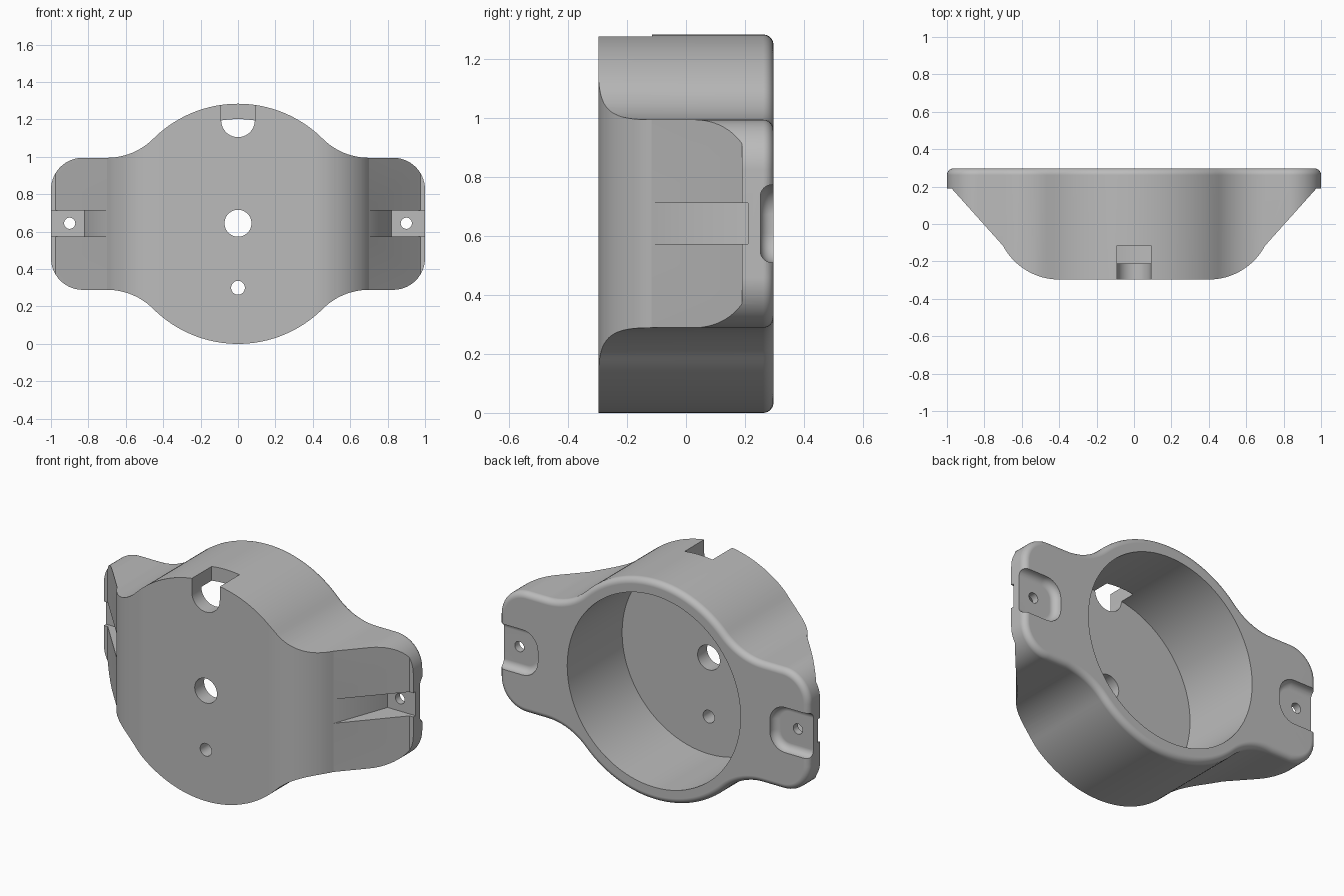
import bpy
import bmesh
from math import sin, cos, atan2, radians, degrees, pi

cube = bpy.data.objects.get("Cube")
if cube:
    bpy.data.objects.remove(cube, do_unlink=True)

MID = 0.642          # height of the centre line and radius of the round body
BACK, FRONT = 0.297, -0.297
EAR = 0.353          # half height of the side ears

grey = bpy.data.materials.new("plain grey")
grey.use_nodes = True
colour = (0.5, 0.5, 0.5, 1)
grey.diffuse_color = colour
grey.node_tree.nodes["Principled BSDF"].inputs["Base Color"].default_value = colour


def arc(cx, cy, r, start, end, steps):
    """Points along an arc, angles in degrees."""
    angles = [radians(start + (end - start) * i / steps) for i in range(steps + 1)]
    return [(cx + r * cos(a), cy + r * sin(a)) for a in angles]


def tidy(points):
    """Drop repeated neighbouring points of a closed loop."""
    return [p for i, p in enumerate(points)
            if abs(p[0] - points[i - 1][0]) + abs(p[1] - points[i - 1][1]) > 1e-5]


def prism(name, points, lo, hi, along="y", round_back=0, round_front=0):
    """Extrude a closed loop along y or z, optionally rounding an end rim."""
    bm = bmesh.new()
    place = (lambda a, b, t: (a, t, b)) if along == "y" else (lambda a, b, t: (a, b, t))
    loop = tidy(points)
    ends = [[bm.verts.new(place(a, b, t)) for a, b in loop] for t in (lo, hi)]
    caps = [bm.faces.new(ring) for ring in ends]
    for i in range(len(loop)):
        bm.faces.new((ends[0][i - 1], ends[0][i], ends[1][i], ends[1][i - 1]))
    bmesh.ops.recalc_face_normals(bm, faces=bm.faces[:])
    for cap, size in zip(caps, (round_front, round_back)):
        if size:
            bmesh.ops.bevel(bm, geom=list(cap.edges), offset=size, segments=6,
                            profile=0.5, affect="EDGES", clamp_overlap=False)
    mesh = bpy.data.meshes.new(name)
    bm.to_mesh(mesh)
    bm.free()
    mesh.materials.append(grey)
    ob = bpy.data.objects.new(name, mesh)
    bpy.context.collection.objects.link(ob)
    return ob


def select(ob):
    bpy.ops.object.select_all(action="DESELECT")
    ob.select_set(True)
    bpy.context.view_layer.objects.active = ob


def combine(target, tool, operation="DIFFERENCE"):
    tool.hide_render = True
    mod = target.modifiers.new("cut", "BOOLEAN")
    mod.operation = operation
    mod.solver = "EXACT"
    mod.object = tool
    select(target)
    bpy.ops.object.modifier_apply(modifier=mod.name)
    bpy.data.objects.remove(tool, do_unlink=True)


def hole(x, z, r, lo, hi, steps=40):
    combine(housing, prism("hole_cutter", arc(x, z, r, 0, 360, steps), lo, hi))


# Front outline: round body, blended into ears with rounded corners
blend_x = 0.70
blend_r = (blend_x ** 2 + EAR ** 2 - MID ** 2) / (2 * (MID - EAR))
meet = degrees(atan2(EAR + blend_r, blend_x))
quarter = (arc(0, 0, MID, 90, meet, 20)
           + arc(blend_x, EAR + blend_r, blend_r, meet + 180, 270, 14)
           + arc(0.83, EAR - 0.17, 0.17, 90, 0, 14))
half = quarter + [(x, -z) for x, z in reversed(quarter)]
outline = half + [(-x, z) for x, z in reversed(half)]
outline = [(x, z + MID) for x, z in outline]
housing = prism("housing", outline, -0.5, BACK, round_back=0.035)

# Plan profile: sloping sides that round into the flat front
side = [(1.1, 0.5), (1.1, 0.19), (0.975, 0.19)]
side += arc(0.40, FRONT + 0.34, 0.34, -28, -90, 16)
plan = side + [(-x, y) for x, y in reversed(side)]
combine(housing, prism("plan_cutter", plan, -0.3, 1.6, along="z"), "INTERSECT")

# Round cavity open to the back
hole(0, MID, 0.56, -0.21, 0.5, 96)

# Holes through the front wall
hole(0, MID + 0.003, 0.072, -0.5, 0)
hole(0, 0.30, 0.037, -0.5, 0)

# Cable notch: round below, open at the top
notch = arc(0, 1.195, 0.09, 180, 360, 20) + [(0.09, 1.5), (-0.09, 1.5)]
combine(housing, prism("notch_cutter", notch, -0.5, -0.115))

for s in (-1, 1):
    # Front slot in the ear with a sloping inner wall
    slot = [(0.70, -0.12), (0.82, 0.21), (1.2, 0.21), (1.2, -0.12)]
    combine(housing, prism("slot_cutter", [(s * x, y) for x, y in slot],
                           0.573, 0.713, along="z"))
    # Back recess with soft floor edges, open to the side
    recess = (arc(0.85, MID + 0.032, 0.10, 90, 180, 10)
              + arc(0.85, MID - 0.032, 0.10, 180, 270, 10)
              + [(1.2, MID - 0.132), (1.2, MID + 0.132)])
    combine(housing, prism("recess_cutter", [(s * x, z) for x, z in recess],
                           0.252, 0.4, round_front=0.04))
    # Screw hole
    hole(s * 0.9, MID + 0.003, 0.03, 0.1, 0.4, 28)

# Smooth curved walls while keeping crisp edges
select(housing)
bpy.ops.object.shade_smooth_by_angle(angle=radians(25))
weighted = housing.modifiers.new("even_shading", "WEIGHTED_NORMAL")
weighted.keep_sharp = True
